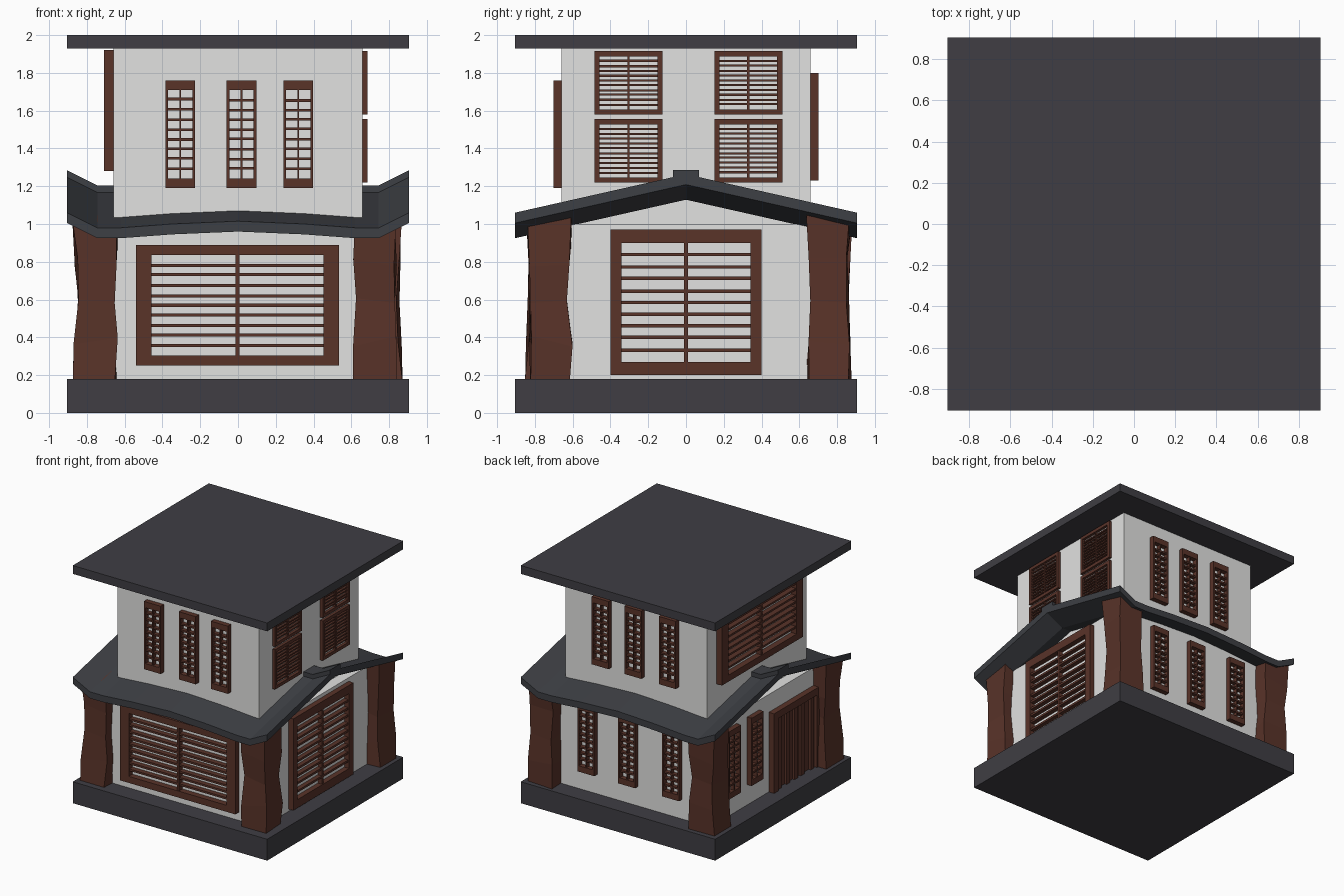
import bpy, bmesh, math, random
from mathutils import Vector

if "Cube" in bpy.data.objects:
    bpy.data.objects.remove(bpy.data.objects["Cube"])

random.seed(4)


def material(name, rgb):
    m = bpy.data.materials.new(name)
    m.diffuse_color = (*rgb, 1)
    m.use_nodes = True
    m.node_tree.nodes["Principled BSDF"].inputs["Base Color"].default_value = m.diffuse_color
    return m


PLASTER = material("white plaster", (0.76, 0.76, 0.75))
WOOD = material("red brown wood", (0.100, 0.033, 0.022))
SLATE = material("dark slab", (0.050, 0.048, 0.057))
TILE = material("slate roof", (0.047, 0.050, 0.058))


def finish(name, bm, mat):
    bmesh.ops.recalc_face_normals(bm, faces=bm.faces[:])
    me = bpy.data.meshes.new(name)
    bm.to_mesh(me)
    bm.free()
    me.materials.append(mat)
    ob = bpy.data.objects.new(name, me)
    bpy.context.collection.objects.link(ob)
    return ob


def add_box(bm, lo, hi, place=lambda p: p):
    vs = bmesh.ops.create_cube(bm, size=1)["verts"]
    lo, hi = Vector(lo), Vector(hi)
    for v in vs:
        p = (lo + hi) / 2 + v.co * (hi - lo)
        v.co = place(p)


def box(name, lo, hi, mat):
    bm = bmesh.new()
    add_box(bm, lo, hi)
    return finish(name, bm, mat)


def loft(name, rings, mat):
    """Skin closed rings of points and cap both ends."""
    bm = bmesh.new()
    rv = [[bm.verts.new(p) for p in r] for r in rings]
    n = len(rv[0])
    for a, b in zip(rv, rv[1:]):
        for i in range(n):
            j = (i + 1) % n
            bm.faces.new((a[i], a[j], b[j], b[i]))
    bm.faces.new(rv[0])
    bm.faces.new(rv[-1])
    return finish(name, bm, mat)


# Slabs and walls
box("base_slab", (-0.905, -0.905, 0), (0.905, 0.905, 0.18), SLATE)
box("top_roof_slab", (-0.905, -0.905, 1.93), (0.905, 0.905, 2.0), SLATE)
box("lower_walls", (-0.75, -0.75, 0.18), (0.75, 0.75, 1.0), PLASTER)
box("upper_walls", (-0.66, -0.66, 1.0), (0.66, 0.66, 1.93), PLASTER)

# Middle roof: gable with its ridge along x, sagging, with upturned ends
EAVE = [(0, 1.015), (0.35, 1.0), (0.62, 0.98), (0.745, 0.98), (0.905, 1.06)]
SLOPE, HALF = 0.225, 0.905
STATIONS = [(-x, z) for x, z in EAVE[:0:-1]] + EAVE


def eave_height(x):
    x = abs(x)
    for (x0, z0), (x1, z1) in zip(EAVE, EAVE[1:]):
        if x <= x1:
            return z0 + (z1 - z0) * (x - x0) / (x1 - x0)
    return EAVE[-1][1]


def roof_ring(x, h):
    r, t = h + SLOPE * HALF, 0.055
    return [(x, -HALF, h), (x, 0, r), (x, HALF, h),
            (x, HALF, h - t), (x, 0, r - t), (x, -HALF, h - t)]


loft("middle_roof", [roof_ring(x, h) for x, h in STATIONS], TILE)
loft("ridge_beam", [[(x, -0.07, h + 0.175), (x, 0.07, h + 0.175),
                     (x, 0.07, h + 0.225), (x, -0.07, h + 0.225)]
                    for x, h in STATIONS], TILE)

# Rough hewn corner pillars, tops cut to the roof slope
PILLARS = {"front_left": (-0.755, -0.73), "front_right": (0.725, -0.72),
           "back_left": (-0.75, 0.755), "back_right": (0.75, 0.755)}
for name, (px, py) in PILLARS.items():
    rings = []
    for z, half in ((0.18, 0.112), (0.38, 0.108), (0.6, 0.098), (0.8, 0.104), (1.0, 0.112)):
        ring = []
        for sx, sy in ((-1, -1), (1, -1), (1, 1), (-1, 1)):
            x = px + sx * half + random.uniform(-0.012, 0.012)
            y = py + sy * half + random.uniform(-0.012, 0.012)
            zz = z + random.uniform(-0.03, 0.03) * (0.18 < z < 1)
            if z == 1.0:
                zz = eave_height(x) + SLOPE * (HALF - abs(y)) - 0.03
            ring.append((x, y, zz))
        rings.append(ring)
    loft(name + "_pillar", rings, WOOD)


# Local (along, outward, up) to world, for each side of the house
SIDES = {"front": lambda p: Vector((p.x, -p.y, p.z)),
         "back": lambda p: Vector((p.x, p.y, p.z)),
         "right": lambda p: Vector((p.y, p.x, p.z)),
         "left": lambda p: Vector((-p.y, p.x, p.z))}


def window(name, side, wall, a0, a1, z0, z1, depth, fa, fz, rows, bar, slat):
    """Frame with border widths fa (sides) and fz (ends), a mullion and slats."""
    bm = bmesh.new()
    place = SIDES[side]
    w0, w1 = wall - 0.01, wall + depth
    add_box(bm, (a0, w0, z0), (a0 + fa, w1, z1), place)
    add_box(bm, (a1 - fa, w0, z0), (a1, w1, z1), place)
    add_box(bm, (a0 + fa, w0, z0), (a1 - fa, w1, z0 + fz), place)
    add_box(bm, (a0 + fa, w0, z1 - fz), (a1 - fa, w1, z1), place)
    mid = (a0 + a1) / 2
    add_box(bm, (mid - bar / 2, w0, z0 + fz), (mid + bar / 2, w1 - 0.005, z1 - fz), place)
    pitch = (z1 - z0 - 2 * fz) / rows
    for i in range(1, rows):
        z = z0 + fz + pitch * i + random.uniform(-0.08, 0.08) * pitch
        add_box(bm, (a0 + fa, w0, z - slat / 2), (a1 - fa, w1 - 0.008, z + slat / 2), place)
    return finish(name, bm, WOOD)


# Wide windows
WIDE = (0.05, 0.083, 0.055, 10, 0.02, 0.016)
window("lower_front_window", "front", 0.75, -0.54, 0.535, 0.25, 0.89, *WIDE)
window("upper_left_window", "left", 0.66, -0.54, 0.535, 1.28, 1.92, *WIDE)
window("lower_right_window", "right", 0.75, -0.40, 0.40, 0.20, 0.97,
       0.045, 0.058, 0.07, 10, 0.02, 0.018)

# Four paned windows on the upper right wall
for col, a in (("front", -0.485), ("back", 0.15)):
    for row, z in (("low", 1.22), ("high", 1.58)):
        window(f"upper_right_{col}_{row}_window", "right", 0.66, a, a + 0.36, z, z + 0.335,
               0.025, 0.027, 0.027, 11, 0.012, 0.011)

# Slim shutters: side, wall, bottom, starts along the wall
SLIM = [("upper_front", "front", 0.66, 1.19, (-0.385, -0.06, 0.24)),
        ("upper_back", "back", 0.66, 1.23, (-0.395, -0.075, 0.23)),
        ("lower_back", "back", 0.75, 0.345, (-0.49, -0.08, 0.30)),
        ("lower_left", "left", 0.75, 0.35, (0.10, 0.40))]
for label, side, wall, z, starts in SLIM:
    for i, a in enumerate(starts):
        window(f"{label}_slim_window_{i + 1}", side, wall, a, a + 0.157, z, z + 0.57,
               0.042, 0.014, 0.05, 9, 0.008, 0.014)

# Double door on the left wall: frame, recessed leaves and raised stiles
bm = bmesh.new()
left = SIDES["left"]
D0, D1, DTOP = -0.66, -0.03, 0.85
add_box(bm, (D0, 0.74, 0.18), (D1, 0.765, DTOP), left)
for a in (D0, D1 - 0.06):
    add_box(bm, (a, 0.74, 0.18), (a + 0.06, 0.80, DTOP), left)
add_box(bm, (D0 + 0.06, 0.74, DTOP - 0.06), (D1 - 0.06, 0.80, DTOP), left)
for a in (-0.56, -0.43, -0.345, -0.24, -0.13):
    add_box(bm, (a - 0.022, 0.74, 0.18), (a + 0.022, 0.785, DTOP - 0.06), left)
finish("left_door", bm, WOOD)
